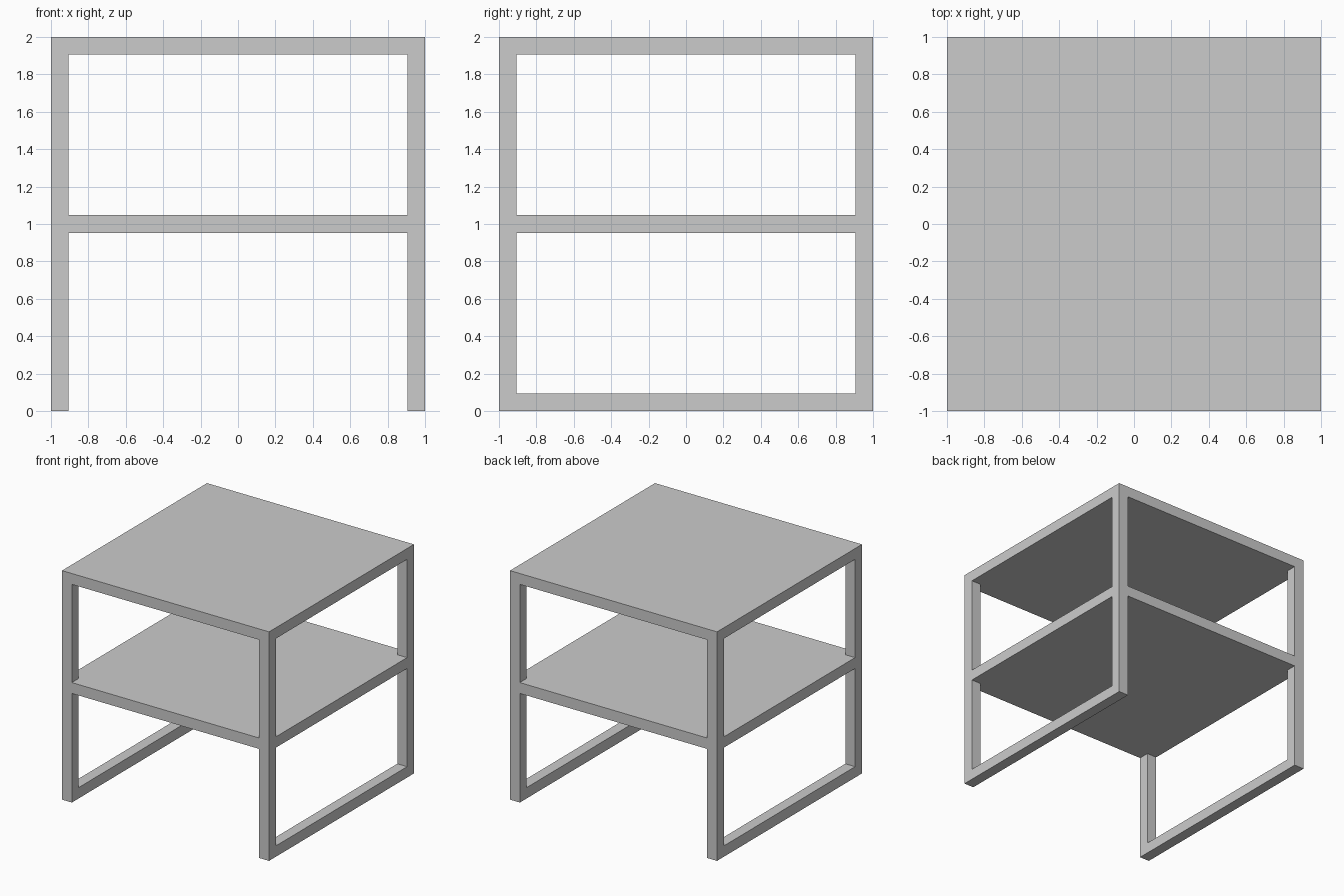
import bpy

if "Cube" in bpy.data.objects:
    bpy.data.objects.remove(bpy.data.objects["Cube"])

T = 0.095            # bar and board thickness
SHELF_Z = 1.0        # shelf centre height
IN = 1 - T           # inner edge of the legs


def box(name, lo, hi):
    """Axis-aligned box between two corners."""
    bpy.ops.mesh.primitive_cube_add(size=1)
    ob = bpy.context.object
    ob.name = name
    for v in ob.data.vertices:
        v.co = [a + (c + 0.5) * (b - a) for a, b, c in zip(lo, hi, v.co)]
    return ob


# Table top and middle shelf
box("table_top", (-1, -1, 2 - T), (1, 1, 2))
box("shelf", (-1, -1, SHELF_Z - T / 2), (1, 1, SHELF_Z + T / 2))

for side, x in (("left", -1), ("right", IN)):
    # Floor runner joining the front and back legs
    box(f"{side}_floor_runner", (x, -IN, 0), (x + T, IN, T))
    # Square legs, below and above the shelf
    for end, y in (("front", -1), ("back", IN)):
        box(f"{end}_{side}_lower_leg", (x, y, 0), (x + T, y + T, SHELF_Z - T / 2))
        box(f"{end}_{side}_upper_leg", (x, y, SHELF_Z + T / 2), (x + T, y + T, 2 - T))
